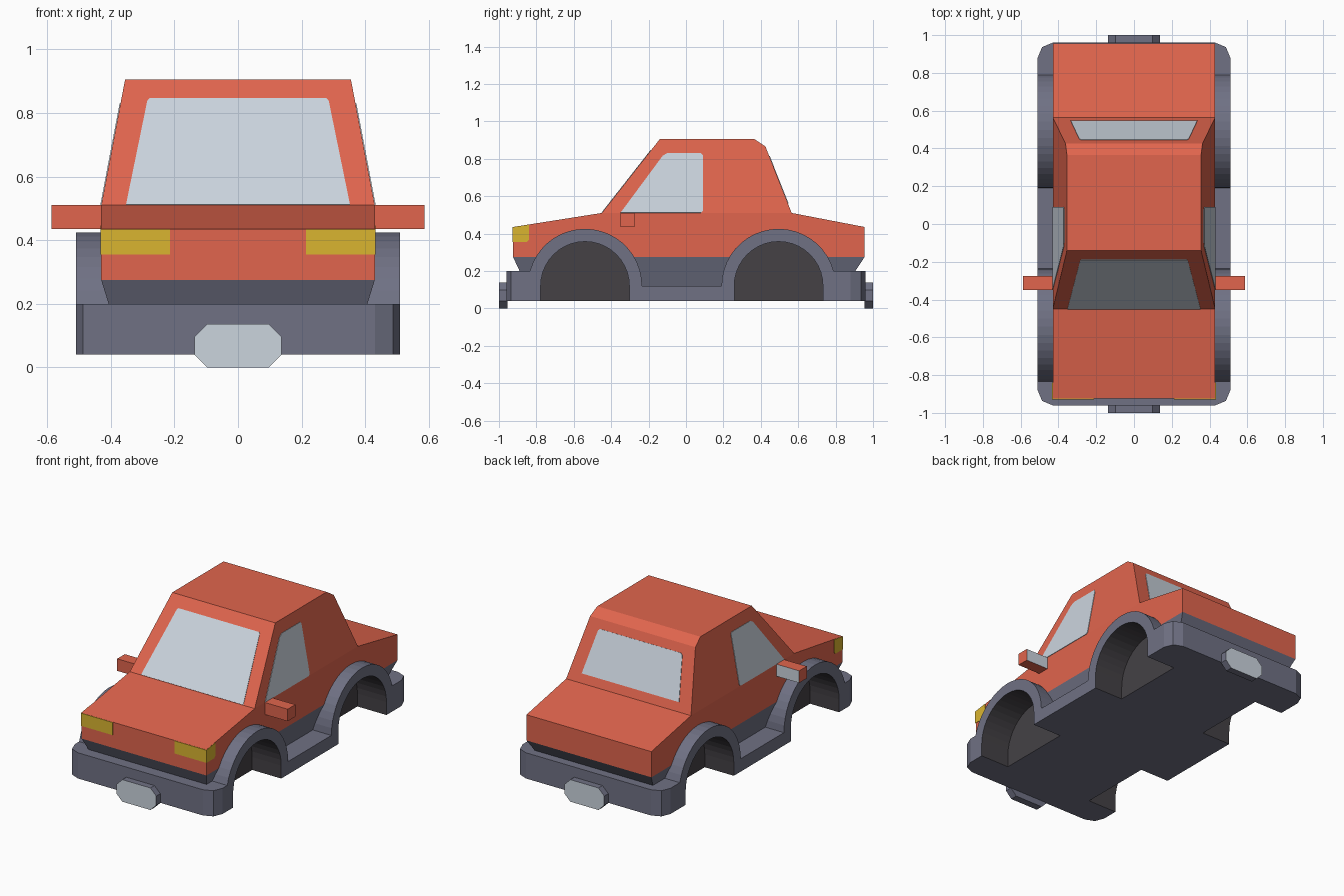
import bpy, bmesh, math
from mathutils import Vector

if "Cube" in bpy.data.objects:
    bpy.data.objects.remove(bpy.data.objects["Cube"])


def material(name, rgb):
    m = bpy.data.materials.new(name)
    m.diffuse_color = (*rgb, 1)
    m.use_nodes = True
    m.node_tree.nodes["Principled BSDF"].inputs["Base Color"].default_value = m.diffuse_color
    return m


RED = material("red paint", (0.75, 0.13, 0.075))
GREY = material("grey plastic", (0.16, 0.165, 0.23))
DARK = material("dark wheel well", (0.058, 0.053, 0.06))
SILVER = material("silver glass", (0.60, 0.66, 0.73))
YELLOW = material("yellow lamp", (0.70, 0.46, 0.03))


def finish(name, bm, mats):
    bmesh.ops.recalc_face_normals(bm, faces=bm.faces)
    me = bpy.data.meshes.new(name)
    bm.to_mesh(me)
    bm.free()
    for m in mats:
        me.materials.append(m)
    ob = bpy.data.objects.new(name, me)
    bpy.context.collection.objects.link(ob)
    return ob


def sweep(bm, pts, vec):
    """Add a polygon pushed along vec as a closed solid."""
    a = [bm.verts.new(p) for p in pts]
    b = [bm.verts.new(Vector(p) + Vector(vec)) for p in pts]
    n = len(a)
    faces = [bm.faces.new(a), bm.faces.new(b[::-1])]
    for i in range(n):
        j = (i + 1) % n
        faces.append(bm.faces.new((a[j], a[i], b[i], b[j])))
    return faces


def side_prism(bm, profile, x0, x1):
    """Sweep a (y, z) profile from x0 to x1."""
    return sweep(bm, [(x0, y, z) for y, z in profile], (x1 - x0, 0, 0))


def arc(cy, r, a0, a1, n=20):
    angles = [math.radians(a0 + (a1 - a0) * i / n) for i in range(n + 1)]
    return [(cy + r * math.cos(a), AXLE_Z + r * math.sin(a)) for a in angles]


AXLE_Z, FRONT_Y, REAR_Y = 0.12, -0.54, 0.495


def well_cutter(name, r, x_in):
    bm = bmesh.new()
    for s in (-1, 1):
        for cy in (FRONT_Y, REAR_Y):
            side_prism(bm, [(cy - r, -0.1)] + arc(cy, r, 180, 0) + [(cy + r, -0.1)],
                       s * x_in, s * 0.7)
    for f in bm.faces:
        f.material_index = 1
    ob = finish(name, bm, [GREY, DARK])
    ob.hide_render = True
    ob.hide_viewport = True
    ob.display_type = 'WIRE'
    return ob


def cut(ob, cutter):
    m = ob.modifiers.new("wheel wells", 'BOOLEAN')
    m.operation = 'DIFFERENCE'
    m.solver = 'EXACT'
    m.object = cutter


# Chassis with bumpers, sills and wheel arches
bm = bmesh.new()
profile = [(-0.96, 0.04), (-0.96, 0.2)]
profile += arc(FRONT_Y, 0.305, 164.8, 0) + arc(REAR_Y, 0.305, 180, 15.2)
profile += [(0.96, 0.2), (0.96, 0.04)]
side_prism(bm, profile, -0.51, 0.51)
corners = [e for e in bm.edges
           if all(abs(v.co.y) > 0.955 for v in e.verts)
           and abs(e.verts[0].co.z - e.verts[1].co.z) > 0.1]
bmesh.ops.bevel(bm, geom=corners, offset=0.08, segments=2, profile=0.5, affect='EDGES')
chassis = finish("chassis", bm, [GREY, DARK])
cut(chassis, well_cutter("well_cutter", 0.237, 0.31))

# Body shell: side profile, then sides tapered by height
BELT, SKIRT, ROOF = 0.51, 0.275, 0.905


def half_width(z):
    if z > BELT:
        return 0.43 - 0.075 * (z - BELT) / (ROOF - BELT)
    return 0.43 - max(0, SKIRT - z) * 0.31


bm = bmesh.new()
side_prism(bm, [(-0.843, 0.1), (-0.925, SKIRT), (-0.925, 0.435), (-0.45, BELT),
                (-0.14, ROOF), (0.365, ROOF), (0.425, 0.865), (0.565, BELT),
                (0.955, 0.435), (0.955, SKIRT), (0.84, 0.1)], -0.43, 0.43)
for z in (SKIRT, BELT):
    bmesh.ops.bisect_plane(bm, geom=bm.verts[:] + bm.edges[:] + bm.faces[:],
                           plane_co=(0, 0, z), plane_no=(0, 0, 1), dist=1e-5)
for v in bm.verts:
    v.co.x = math.copysign(half_width(v.co.z), v.co.x)
for f in bm.faces:
    f.material_index = 0 if f.calc_center_median().z < SKIRT else 1
body = finish("body", bm, [GREY, RED])
cut(body, well_cutter("body_cutter", 0.25, 0.305))


# Windows as thin plates
def plate(name, pts, out):
    out = Vector(out).normalized()
    bm = bmesh.new()
    sweep(bm, [Vector(p) - out * 0.002 for p in pts], out * 0.005)
    finish(name, bm, [SILVER])


plate("windshield", [(-0.352, -0.449, 0.511), (0.352, -0.449, 0.511),
                     (0.285, -0.192, 0.838), (0.277, -0.187, 0.845),
                     (-0.277, -0.187, 0.845), (-0.285, -0.192, 0.838)], (0, -0.395, 0.31))
plate("rear_window", [(-0.335, 0.545, 0.561), (0.335, 0.545, 0.561),
                      (0.29, 0.449, 0.804), (0.28, 0.445, 0.814),
                      (-0.28, 0.445, 0.814), (-0.29, 0.449, 0.804)], (0, 0.355, 0.14))
SIDE = [(-0.35, 0.511), (-0.125, 0.815), (-0.1, 0.83), (0.08, 0.83),
        (0.09, 0.82), (0.09, 0.521), (0.08, 0.511)]

for s, label in ((-1, "left"), (1, "right")):
    plate(label + "_window", [(s * half_width(z), y, z) for y, z in SIDE], (s, 0, 0.19))

    # Headlight wrapping the front corner
    bm = bmesh.new()
    side_prism(bm, [(-0.928, 0.355), (-0.928, 0.434), (-0.84, 0.447),
                    (-0.84, 0.367), (-0.852, 0.355)], s * 0.213, s * 0.433)
    finish(label + "_headlight", bm, [YELLOW])

    # Door mirror with glass on its rear face
    bm = bmesh.new()
    side_prism(bm, [(-0.35, 0.435), (-0.35, 0.51), (-0.275, 0.51), (-0.275, 0.435)],
               s * 0.425, s * 0.587)
    for f in bm.faces:
        f.material_index = int(f.calc_center_median().y > -0.28)
    finish(label + "_mirror", bm, [RED, SILVER])

# Blank octagonal number plates, silver face and grey rim
OCT = [(0.137, 0.04), (0.137, 0.097), (0.097, 0.137), (-0.097, 0.137),
       (-0.137, 0.097), (-0.137, 0.04), (-0.097, 0), (0.097, 0)]
for s, label in ((-1, "front"), (1, "rear")):
    bm = bmesh.new()
    faces = sweep(bm, [(x, s, z) for x, z in OCT], (0, -s * 0.045, 0))
    faces[0].material_index = 1
    finish(label + "_plate", bm, [GREY, SILVER])
